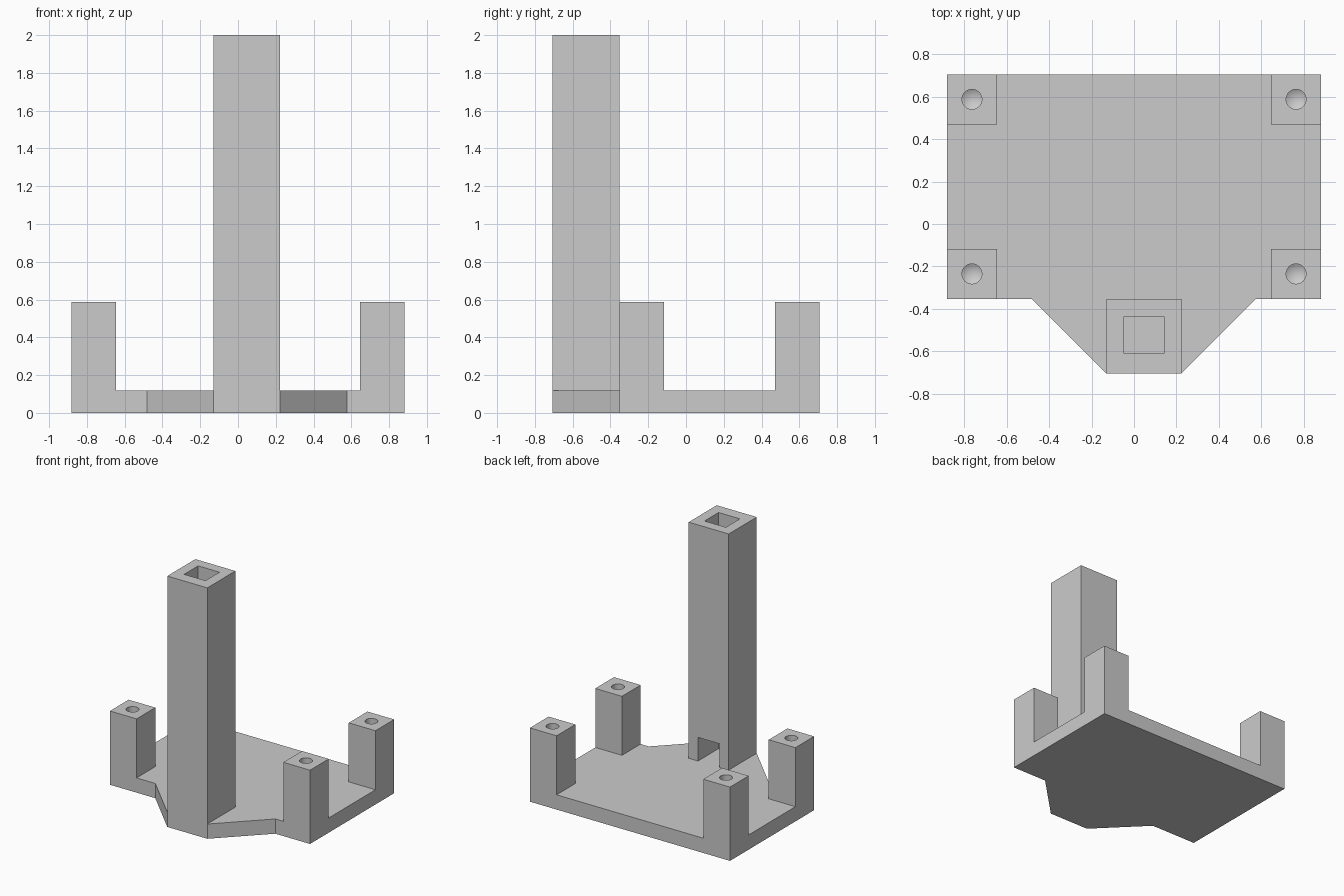
import bpy
import bmesh
import math
from mathutils import Matrix, Vector

old = bpy.data.objects.get("Cube")
if old:
    bpy.data.objects.remove(old, do_unlink=True)

U = 2 / 170      # one design unit; the tower is 170 units tall
PLATE = 10       # plate thickness

grey = bpy.data.materials.new("light grey plastic")
grey.use_nodes = True
colour = (0.6, 0.6, 0.6, 1)
grey.diffuse_color = colour
grey.node_tree.nodes["Principled BSDF"].inputs["Base Color"].default_value = colour


def finish(name, bm):
    bmesh.ops.recalc_face_normals(bm, faces=bm.faces)
    bmesh.ops.scale(bm, vec=(U, U, U), verts=bm.verts)
    mesh = bpy.data.meshes.new(name)
    bm.to_mesh(mesh)
    bm.free()
    mesh.materials.append(grey)
    obj = bpy.data.objects.new(name, mesh)
    bpy.context.collection.objects.link(obj)
    return obj


def prism(name, outline, z0, z1):
    bm = bmesh.new()
    face = bm.faces.new([bm.verts.new((x, y, z0)) for x, y in outline])
    ext = bmesh.ops.extrude_face_region(bm, geom=[face])
    top = [v for v in ext["geom"] if isinstance(v, bmesh.types.BMVert)]
    bmesh.ops.translate(bm, vec=(0, 0, z1 - z0), verts=top)
    return finish(name, bm)


def box(name, x0, x1, y0, y1, z0, z1):
    return prism(name, [(x0, y0), (x1, y0), (x1, y1), (x0, y1)], z0, z1)


def drill(name, x, y, top, radius, depth):
    # straight bore ending in a shallow conical tip
    bm = bmesh.new()
    tip = radius * math.tan(math.radians(31))
    bmesh.ops.create_cone(bm, cap_ends=True, segments=32, radius1=radius, radius2=radius,
                          depth=depth, matrix=Matrix.Translation((x, y, top + 1 - depth / 2)))
    low = min(bm.faces, key=lambda f: f.calc_center_median().z)
    hub = bmesh.ops.poke(bm, faces=[low])["verts"][0]
    hub.co += Vector((0, 0, -tip))
    return finish(name, bm)


def combine(target, tool, operation):
    mod = target.modifiers.new(tool.name, "BOOLEAN")
    mod.operation = operation
    mod.solver = "EXACT"
    mod.object = tool
    tool.hide_render = True
    tool.hide_viewport = True


# plate with a tapered tongue at the front
plate = prism("base_plate", [(-75, 60), (-75, -30), (-41, -30), (-11, -60),
                             (19, -60), (49, -30), (75, -30), (75, 60)], 0, PLATE)

# four corner posts, each drilled from the top
adds, cuts = [], []
for side, x in (("right", -65), ("left", 65)):
    for end, y in (("front", -20), ("back", 50)):
        tag = f"{end}_{side}"
        adds.append(box(f"{tag}_post", x - 10, x + 10, y - 10, y + 10, 0, 50))
        cuts.append(drill(f"{tag}_hole_cutter", x, y, 50, 4, 21))

# hollow tower with a cable outlet at the back of its foot
adds.append(box("tower", -11, 19, -60, -30, 0, 170))
cuts.append(box("tower_bore_cutter", -4, 12, -52, -37, PLATE, 175))
cuts.append(box("outlet_cutter", -4, 12, -45, -25, PLATE, PLATE + 16))

for tool in adds:
    combine(plate, tool, "UNION")
for tool in cuts:
    combine(plate, tool, "DIFFERENCE")

# bake the body and drop the helpers
bpy.context.view_layer.update()
graph = bpy.context.evaluated_depsgraph_get()
body = bpy.data.meshes.new_from_object(plate.evaluated_get(graph))
plate.modifiers.clear()
plate.data = body
plate.name = "mounting_bracket"
for tool in adds + cuts:
    bpy.data.objects.remove(tool, do_unlink=True)

# round bore walls stay smooth, everything else stays crisp
bpy.context.view_layer.objects.active = plate
plate.select_set(True)
bpy.ops.object.shade_smooth_by_angle(angle=math.radians(25))
